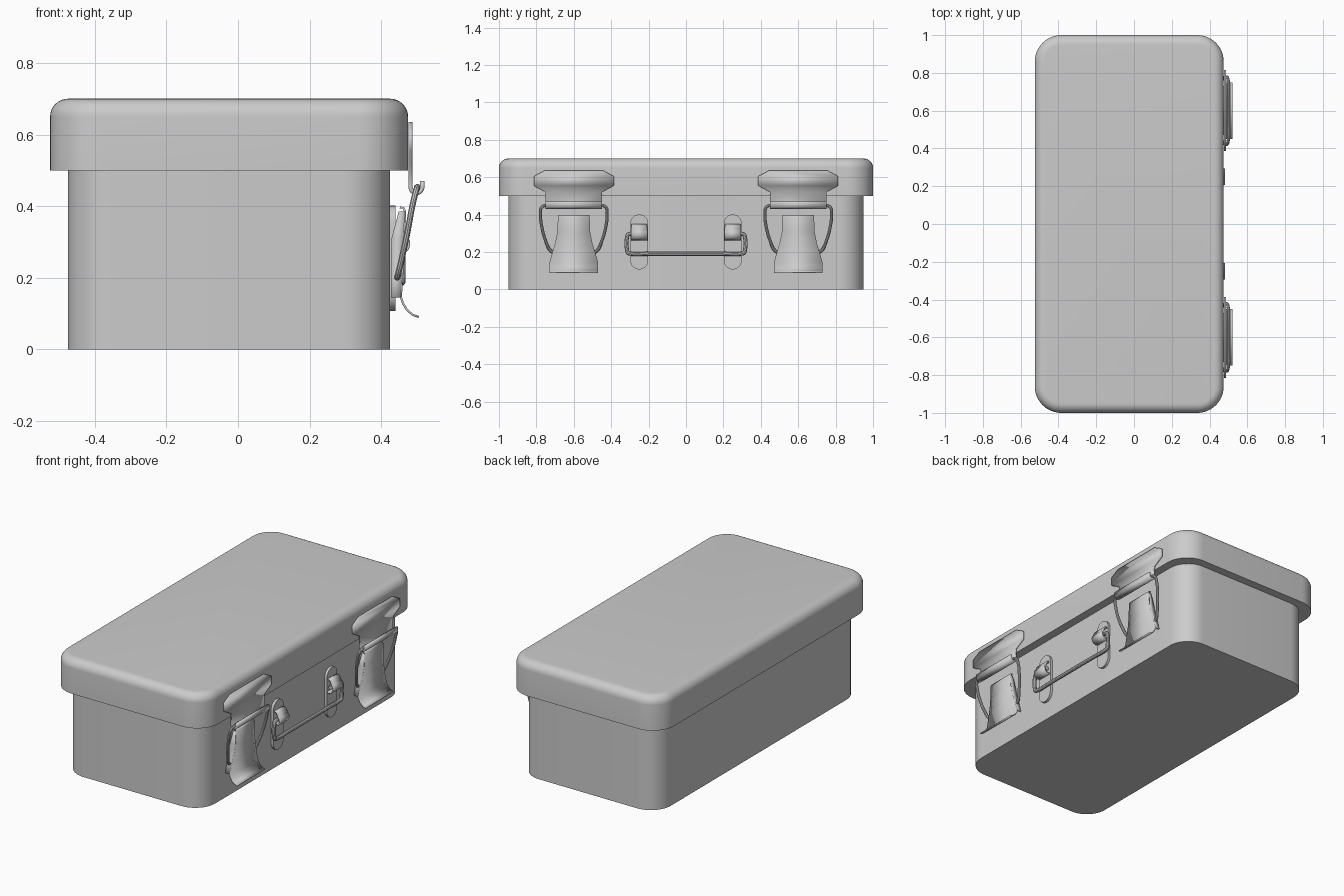
import bpy, bmesh, math

if "Cube" in bpy.data.objects:
    bpy.data.objects.remove(bpy.data.objects["Cube"])


def add_object(name, mesh, mirror=False, thick=0.0, angle=35):
    ob = bpy.data.objects.new(name, mesh)
    bpy.context.collection.objects.link(ob)
    if thick:
        m = ob.modifiers.new("thickness", 'SOLIDIFY')
        m.thickness, m.offset = thick, 0
    if mirror:
        m = ob.modifiers.new("mirror", 'MIRROR')
        m.use_axis = (False, True, False)
        m.use_mirror_merge = False
    bpy.ops.object.select_all(action='DESELECT')
    bpy.context.view_layer.objects.active = ob
    ob.select_set(True)
    bpy.ops.object.shade_smooth_by_angle(angle=math.radians(angle))
    return ob


def finish(name, bm, **kw):
    bmesh.ops.remove_doubles(bm, verts=bm.verts, dist=1e-5)
    bmesh.ops.recalc_face_normals(bm, faces=bm.faces)
    mesh = bpy.data.meshes.new(name)
    bm.to_mesh(mesh)
    bm.free()
    return add_object(name, mesh, **kw)


def rounded_box(name, cx, hx, hy, r, levels):
    """Stack of rounded rectangles; levels are (inset, z)."""
    bm = bmesh.new()
    rings = []
    for inset, z in levels:
        ring = []
        for q, (sx, sy) in enumerate([(1, 1), (-1, 1), (-1, -1), (1, -1)]):
            for i in range(13):
                a = math.pi / 2 * (q + i / 12)
                ring.append(bm.verts.new((cx + sx * (hx - r) + (r - inset) * math.cos(a),
                                          sy * (hy - r) + (r - inset) * math.sin(a), z)))
        rings.append(ring)
    n = len(rings[0])
    for a, b in zip(rings, rings[1:]):
        for i in range(n):
            bm.faces.new((a[i], a[(i + 1) % n], b[(i + 1) % n], b[i]))
    bm.faces.new(rings[0][::-1])
    bm.faces.new(rings[-1])
    return finish(name, bm)


def strip(name, yc, rows, thick):
    """Bent sheet; rows are (x, z, half width)."""
    bm = bmesh.new()
    pairs = [[bm.verts.new((x, yc + s * w, z)) for s in (-1, 1)] for x, z, w in rows]
    for a, b in zip(pairs, pairs[1:]):
        bm.faces.new((a[0], a[1], b[1], b[0]))
    return finish(name, bm, mirror=True, thick=thick)


def wire(name, points, radius, mirror=False, closed=False):
    cu = bpy.data.curves.new(name, 'CURVE')
    cu.dimensions = '3D'
    cu.bevel_depth, cu.bevel_resolution = radius, 3
    cu.resolution_u, cu.use_fill_caps = 6, True
    sp = cu.splines.new('BEZIER')
    sp.bezier_points.add(len(points) - 1)
    sp.use_cyclic_u = closed
    for bp, p in zip(sp.bezier_points, points):
        bp.co = p
        bp.handle_left_type = bp.handle_right_type = 'AUTO'
    tmp = bpy.data.objects.new(name + "_curve", cu)
    bpy.context.collection.objects.link(tmp)
    mesh = bpy.data.meshes.new_from_object(tmp)
    bpy.data.objects.remove(tmp)
    return add_object(name, mesh, mirror=mirror)


def arc(cx, cz, r, a0, a1, w, n=8):
    return [(cx + r * math.cos(math.radians(a0 + (a1 - a0) * i / n)),
             cz + r * math.sin(math.radians(a0 + (a1 - a0) * i / n)), w) for i in range(n + 1)]


# Box body and lid with a rounded top edge
rounded_box("box_body", -0.025, 0.45, 0.95, 0.13, [(0, 0), (0, 0.5)])
fillet = [(0.05 * (1 - math.cos(math.pi / 16 * i)), 0.65 + 0.05 * math.sin(math.pi / 16 * i))
          for i in range(9)]
rounded_box("box_lid", -0.025, 0.5, 1.0, 0.14, [(0, 0.5)] + fillet)

# Latch catch plates on the lid, with a hook at the bottom
Y = 0.6
strip("latch_catch", Y,
      [(0.482, 0.635, 0.158), (0.482, 0.605, 0.214), (0.482, 0.555, 0.214),
       (0.482, 0.52, 0.15)] + arc(0.4985, 0.453, 0.0165, 180, 360, 0.15) + [(0.515, 0.47, 0.15)],
      0.012)

# Latch levers with flared, curled tails
lever = [(0.452, 0.396, 0.085), (0.462, 0.395, 0.085), (0.467, 0.385, 0.085),
         (0.466, 0.31, 0.087), (0.462, 0.25, 0.099), (0.458, 0.20, 0.114), (0.455, 0.145, 0.13),
         (0.461, 0.128, 0.13), (0.472, 0.11, 0.13), (0.487, 0.097, 0.13), (0.505, 0.09, 0.13)]
strip("latch_lever", Y, lever, 0.006)

# Side flanges joining each lever to the body
bm = bmesh.new()
flange = lever[2:7]
backs = [0.449, 0.429, 0.427, 0.427, 0.428]
for s in (-1, 1):
    cols = [(bm.verts.new((x, Y + s * (w - 0.003), z)), bm.verts.new((b, Y + s * (w - 0.003), z)))
            for (x, z, w), b in zip(flange, backs)]
    for a, b in zip(cols, cols[1:]):
        bm.faces.new((a[0], a[1], b[1], b[0]))
finish("latch_flanges", bm, mirror=True, thick=0.006)

# Latch wire bails
half = [(0.50, 0.08, 0.452), (0.50, 0.145, 0.451), (0.496, 0.172, 0.438), (0.487, 0.178, 0.40),
        (0.474, 0.170, 0.33), (0.459, 0.150, 0.26), (0.446, 0.122, 0.205), (0.444, 0.10, 0.197)]
path = [(x, Y - y, z) for x, y, z in half[::-1]] + [(x, Y + y, z) for x, y, z in half]
wire("latch_bail", path, 0.0085, mirror=True)

# Handle mounting plates, round at both ends
H = 0.25
bm = bmesh.new()
outline = [(w, z) for w, z, _ in arc(0, 0.353, 0.048, 0, 180, 0, 14) +
           arc(0, 0.155, 0.048, 180, 360, 0, 14)]
face = bm.faces.new([bm.verts.new((0.42, H + w, z)) for w, z in outline])
ext = bmesh.ops.extrude_face_region(bm, geom=[face])
bmesh.ops.translate(bm, vec=(0.02, 0, 0),
                    verts=[v for v in ext['geom'] if isinstance(v, bmesh.types.BMVert)])
finish("handle_plate", bm, mirror=True)

# Rolled straps that hold the handle
strip("handle_strap", H, [(0.437, 0.343, 0.038), (0.448, 0.345, 0.04), (0.459, 0.338, 0.042)] +
      arc(0.449, 0.295, 0.028, 50, -200, 0.044, 14), 0.008)

# Hanging wire handle
right = [(0.21, 0.298), (0.295, 0.298), (0.31, 0.293), (0.315, 0.28), (0.315, 0.21),
         (0.31, 0.196), (0.295, 0.191), (0.2, 0.191)]
pts = [(y, z) for y, z in right] + [(-y, z) for y, z in right[::-1]]
wire("carry_handle", [(0.457, y, z) for y, z in pts], 0.0115)
